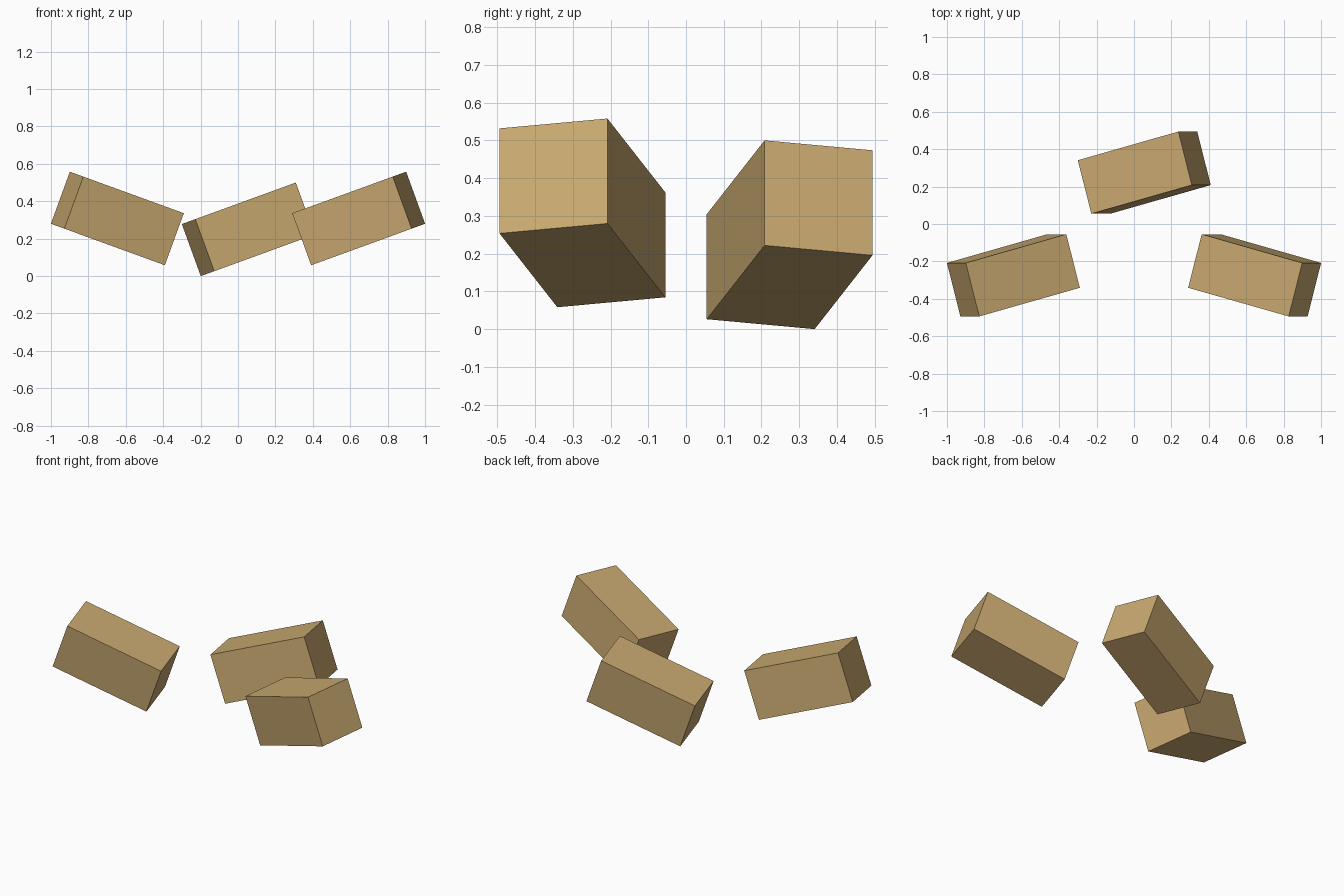
import bpy
from math import radians
from mathutils import Matrix, Vector

if "Cube" in bpy.data.objects:
    bpy.data.objects.remove(bpy.data.objects["Cube"])

SIDE = 0.296  # block is 2 x 1 x 1 in these units

wood = bpy.data.materials.new("tan wood")
wood.diffuse_color = (0.578, 0.392, 0.162, 1.0)
wood.use_nodes = True
wood.node_tree.nodes["Principled BSDF"].inputs["Base Color"].default_value = wood.diffuse_color


def block(name, centre, yaw, tilt):
    """A 2:1:1 block, turned about z and then tilted about y."""
    bpy.ops.mesh.primitive_cube_add(size=1)
    ob = bpy.context.object
    ob.name = name
    rot = Matrix.Rotation(radians(tilt), 4, 'Y') @ Matrix.Rotation(radians(yaw), 4, 'Z')
    size = Matrix.Diagonal((2 * SIDE, SIDE, SIDE, 1))
    ob.data.transform(rot @ size)
    ob.location = Vector(centre)
    ob.data.materials.append(wood)


# Rear block in the middle
block("back_block", (0.055, 0.2745, 0.25), 15, -20)

# Front pair, mirrored left and right
for name, s in (("left_block", -1), ("right_block", 1)):
    block(name, (s * 0.645, -0.2745, 0.308), -15 * s, -20 * s)
